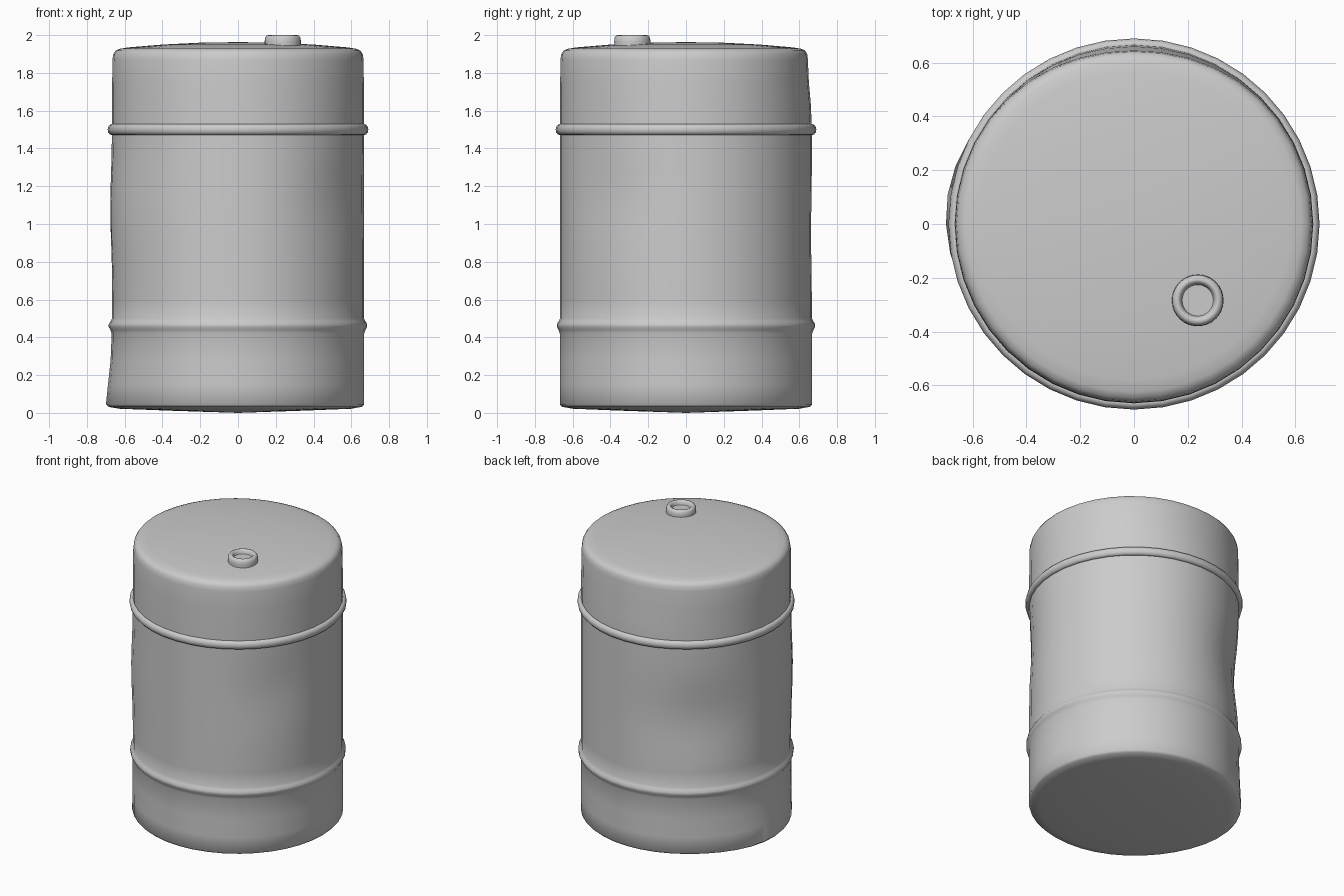
import bpy, bmesh, math

cube = bpy.data.objects.get("Cube")
if cube:
    bpy.data.objects.remove(cube)

grey = bpy.data.materials.new("plain grey")
grey.use_nodes = True
grey.diffuse_color = (0.6, 0.6, 0.6, 1)
grey.node_tree.nodes["Principled BSDF"].inputs["Base Color"].default_value = (0.6, 0.6, 0.6, 1)


def lathe(name, profile, sides, centre=(0, 0), deform=None, closed=False):
    """Spin (radius, z) points round a vertical axis; zero radius makes a pole."""
    bm = bmesh.new()
    rings = []
    for r, z in profile:
        ring = []
        for i in range(1 if r == 0 else sides):
            a = 2 * math.pi * i / sides
            rr, zz = deform(r, z, a) if deform else (r, z)
            ring.append(bm.verts.new((centre[0] + rr * math.cos(a), centre[1] + rr * math.sin(a), zz)))
        rings.append(ring)
    pairs = list(zip(rings, rings[1:]))
    if closed:
        pairs.append((rings[-1], rings[0]))
    for low, high in pairs:
        for i in range(sides):
            j = (i + 1) % sides
            corners = [low[i % len(low)], low[j % len(low)], high[j % len(high)], high[i % len(high)]]
            bm.faces.new(list(dict.fromkeys(corners)))
    bmesh.ops.recalc_face_normals(bm, faces=bm.faces)
    mesh = bpy.data.meshes.new(name)
    bm.to_mesh(mesh)
    bm.free()
    mesh.materials.append(grey)
    obj = bpy.data.objects.new(name, mesh)
    bpy.context.collection.objects.link(obj)
    bpy.ops.object.select_all(action='DESELECT')
    bpy.context.view_layer.objects.active = obj
    obj.select_set(True)
    bpy.ops.object.shade_smooth_by_angle(angle=math.radians(50))
    return obj


# Dents and bulges: angle in degrees, height, angular spread, height spread, push
DENTS = [
    (135, 0.95, 32, 0.26, -0.035),
    (195, 1.05, 35, 0.25, 0.016),
    (172, 0.0, 30, 0.22, 0.035),
    (90, 1.85, 35, 0.2, -0.02),
    (-35, 1.15, 20, 0.22, -0.015),
]


def dented(r, z, a):
    push = 0
    for angle, height, spread, tall, amount in DENTS:
        d = (math.degrees(a) - angle + 180) % 360 - 180
        push += amount * math.exp(-(d / spread) ** 2 - ((z - height) / tall) ** 2)
    return r * (1 + push / 0.67), z


# Barrel shell with its soft lower hoop, domed lid and base
wall = [(0.667, 0.5 + 0.97 * i / 10) for i in range(11)]
shell = [(0, 0.008), (0.35, 0.012), (0.6, 0.022), (0.655, 0.032), (0.668, 0.045),
         (0.668, 0.15), (0.668, 0.28), (0.668, 0.42), (0.675, 0.44), (0.684, 0.455),
         (0.684, 0.47), (0.675, 0.485)] + wall + [
         (0.667, 1.53), (0.667, 1.64), (0.666, 1.75), (0.665, 1.87), (0.66, 1.9),
         (0.648, 1.918), (0.625, 1.928), (0.58, 1.935), (0.4, 1.95), (0.2, 1.96), (0, 1.963)]
lathe("barrel_body", shell, 40, deform=dented)

# Raised rolled hoop near the top
hoop = [(0.668 + 0.022 * math.cos(t), 1.5 + 0.029 * math.sin(t))
        for t in (2 * math.pi * k / 12 for k in range(12))]
lathe("upper_hoop", hoop, 40, closed=True)

# Filler cap with a rounded rim and a shallow recess
cap = [(0.094, 1.925), (0.096, 1.965), (0.094, 1.985), (0.086, 1.997), (0.076, 2.0),
       (0.067, 1.996), (0.062, 1.985), (0.058, 1.972), (0, 1.972)]
lathe("filler_cap", cap, 32, centre=(0.237, -0.284))

# Rest the lowest point of the base on the ground
bpy.data.objects["barrel_body"].data.vertices[0].co.z = 0
